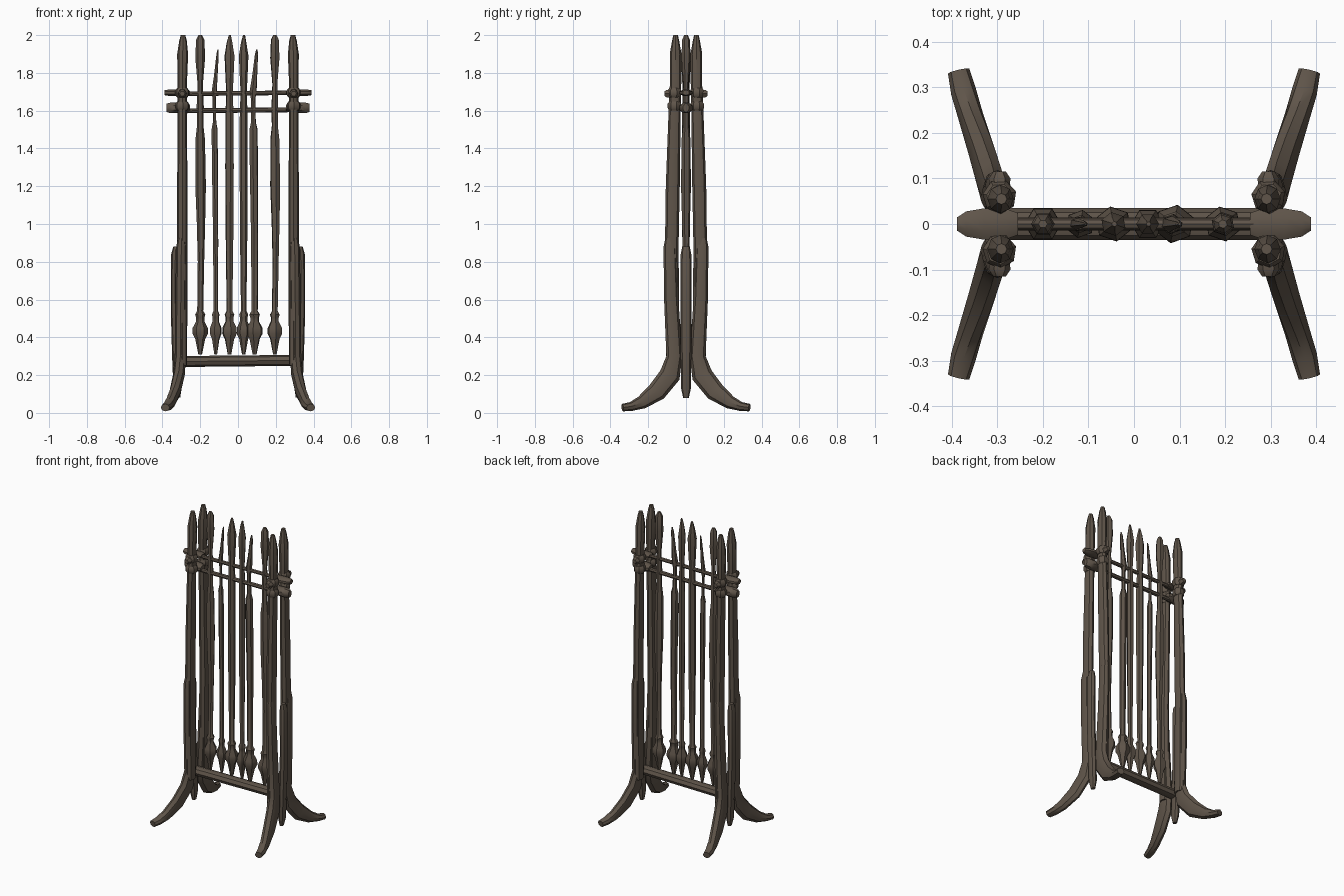
import bpy, bmesh, math
from mathutils import Vector

if "Cube" in bpy.data.objects:
    bpy.data.objects.remove(bpy.data.objects["Cube"], do_unlink=True)

wood = bpy.data.materials.new("dark weathered wood")
wood.use_nodes = True
colour = (0.115, 0.09, 0.068, 1)
wood.diffuse_color = colour
wood.node_tree.nodes["Principled BSDF"].inputs["Base Color"].default_value = colour
wood.node_tree.nodes["Principled BSDF"].inputs["Roughness"].default_value = 0.9


def sweep(name, path, sides=7, hint=(1, 0, 0), turn=0.0):
    """Carved stick through points (x, y, z, radius along hint, other radius)."""
    bm = bmesh.new()
    pts = [Vector(p[:3]) for p in path]
    rings = []
    for i, p in enumerate(path):
        t = (pts[min(i + 1, len(pts) - 1)] - pts[max(i - 1, 0)]).normalized()
        u = Vector(hint)
        u = (u - t * u.dot(t)).normalized()
        v = t.cross(u)
        ring = []
        for k in range(sides):
            a = turn + math.tau * k / sides
            ring.append(bm.verts.new(pts[i] + u * p[3] * math.cos(a) + v * p[4] * math.sin(a)))
        rings.append(ring)
    for a, b in zip(rings, rings[1:]):
        for k in range(sides):
            n = (k + 1) % sides
            bm.faces.new((a[k], a[n], b[n], b[k]))
    bm.faces.new(rings[0][::-1])
    bm.faces.new(rings[-1])
    bmesh.ops.recalc_face_normals(bm, faces=bm.faces)
    mesh = bpy.data.meshes.new(name)
    bm.to_mesh(mesh)
    bm.free()
    mesh.materials.append(wood)
    ob = bpy.data.objects.new(name, mesh)
    bpy.context.collection.objects.link(ob)
    bpy.ops.object.select_all(action='DESELECT')
    ob.select_set(True)
    bpy.context.view_layer.objects.active = ob
    bpy.ops.object.shade_smooth_by_angle(angle=math.radians(40))
    return ob


for sx, side in ((1, "left"), (-1, "right")):
    for sy, end in ((-1, "front"), (1, "back")):
        label = side + "_" + end
        # Pointed upright post
        post = [(.295, .07, .25, .026, .034), (.295, .075, .9, .027, .036),
                (.295, .07, 1.2, .027, .037), (.295, .06, 1.6, .025, .032),
                (.295, .055, 1.75, .025, .03), (.293, .055, 1.9, .029, .031),
                (.291, .055, 1.97, .02, .019), (.291, .055, 2.0, .012, .012)]
        sweep(label + "_post", [(x * sx, y * sy, z, a, b) for x, y, z, a, b in post], 8)
        # Splayed foot that sleeves the lower post
        foot = [(.298, .088, .925, .02, .022), (.3, .085, .88, .027, .034),
                (.303, .078, .6, .029, .038), (.305, .062, .3, .03, .042),
                (.313, .085, .2, .031, .056), (.333, .155, .112, .03, .052),
                (.358, .235, .055, .028, .035), (.374, .29, .034, .028, .024),
                (.385, .336, .028, .024, .02)]
        sweep(label + "_foot", [(x * sx, y * sy, z, a, b) for x, y, z, a, b in foot], 8)
        # Rope bindings around the post
        for z, r in ((1.695, .036), (1.625, .035)):
            ring = [(.295 * sx, .06 * sy, z + d, r * f, r * f)
                    for d, f in ((-.024, .8), (-.012, 1.05), (.012, 1.05), (.024, .8))]
            sweep(label + "_binding", ring, 7, turn=.3)
        knot = [(.295 * sx, y * sy, 1.69, r, r)
                for y, r in ((.08, .022), (.1, .024), (.115, .014))]
        sweep(label + "_knot", knot, 6)
    # Outer brace between the posts
    brace = [(.318, .08, .012, .015), (.32, .13, .022, .026), (.325, .3, .024, .028),
             (.334, .55, .022, .029), (.332, .84, .022, .028), (.328, .88, .014, .02)]
    sweep(side + "_brace", [(x * sx, 0, z, a, b) for x, z, a, b in brace], 8)
    # Carved ends of the two upper rails
    for z, h, tip in ((1.695, .018, .388), (1.615, .03, .378)):
        block = [(x * sx, 0, z, w, h * f) for x, w, f in
                 ((.255, .026, .6), (.28, .036, .9), (.33, .037, 1), (tip - .02, .03, 1), (tip, .016, .8))]
        sweep(side + "_rail_end", block, 8, (0, 1, 0), math.pi / 8)

# Rails
for name, z, w, h in (("upper_rail", 1.692, .012, .012), ("middle_rail", 1.602, .014, .013),
                      ("lower_rail", .275, .035, .029)):
    sweep(name, [(x, 0, z + x * .01, w, h) for x in (-.31, 0, .31)], 8, (0, 1, 0))

# Spears: shared butt, then a shaft and head described as (height, lean, radius)
butt = [(.31, 0, .01), (.39, 0, .026), (.42, 0, .041), (.45, 0, .04), (.485, 0, .022),
        (.505, 0, .022), (.52, 0, .027), (.54, 0, .016)]
wide = [(.8, .004, .017), (1.0, .004, .022), (1.2, .002, .028), (1.45, 0, .025), (1.52, 0, .017),
        (1.62, 0, .019), (1.74, 0, .014), (1.88, 0, .026), (1.975, 0, .022), (2.0, 0, .01)]
plain = [(.9, 0, .021), (1.3, 0, .024), (1.58, 0, .023), (1.7, 0, .018), (1.76, 0, .022),
         (1.89, 0, .028), (1.96, 0, .016), (2.0, .002, .006)]
blade = [(.9, 0, .018), (1.3, -.004, .021), (1.5, -.006, .021), (1.54, -.006, .012),
         (1.66, -.008, .011), (1.7, -.008, .018), (1.78, 0, .013), (1.9, .01, .008), (1.925, .012, .003)]
spears = ((-.2, wide, 1), (-.118, blade, .8), (-.045, plain, 1), (.03, plain, .9),
          (.088, blade, 1.1), (.195, wide, 1))
for n, (x, top, s) in enumerate(spears):
    path = [(x + lean, 0, z, r * s, r * s * .95) for z, lean, r in butt + top]
    sweep("spear_%d" % (n + 1), path, 6, turn=n * .35)
